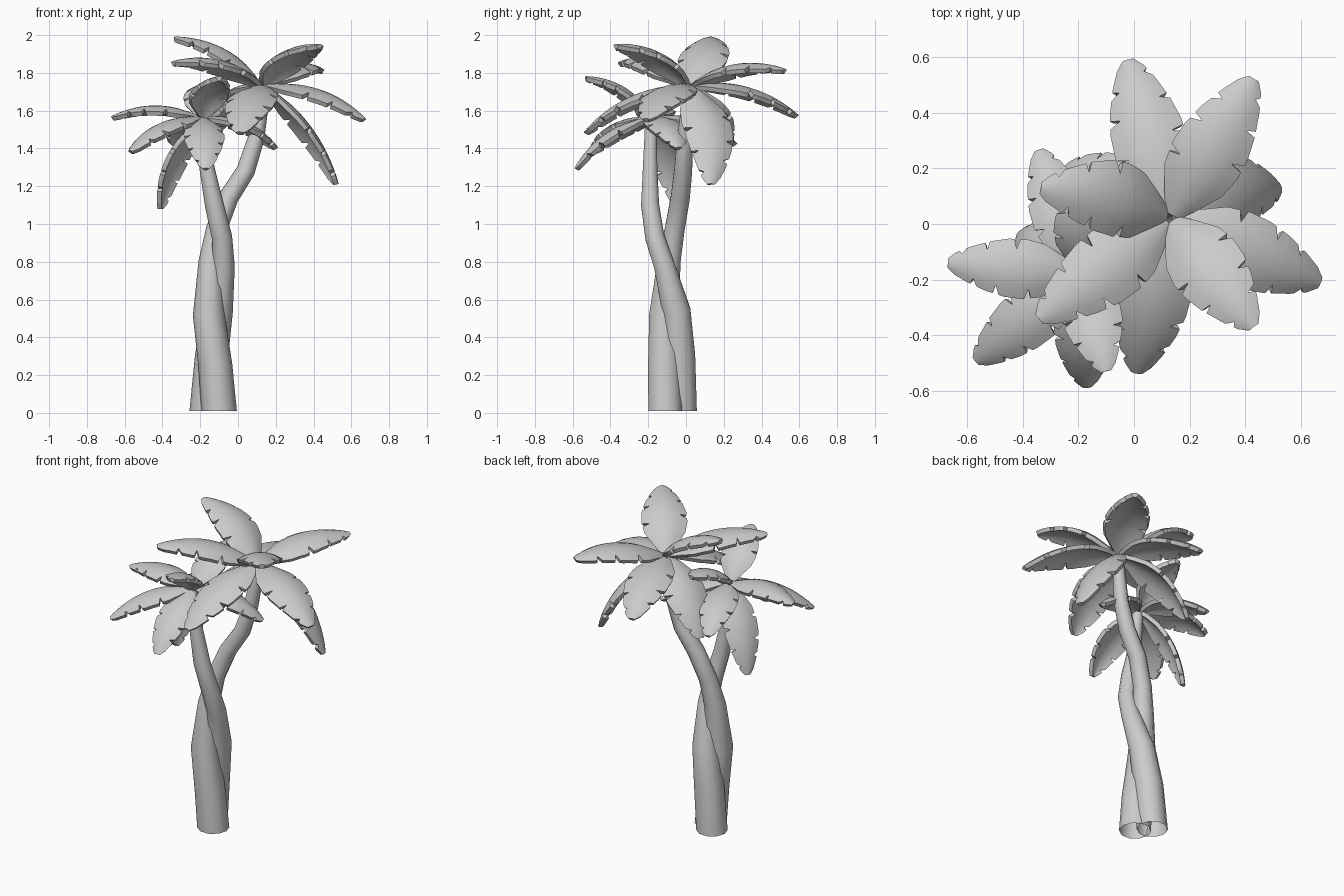
import bpy
import bmesh
import math
from mathutils import Vector

cube = bpy.data.objects.get("Cube")
if cube:
    bpy.data.objects.remove(cube, do_unlink=True)

UP = Vector((0, 0, 1))

# Single flat colour
grey = bpy.data.materials.new("plain_grey")
grey.use_nodes = True
colour = (0.6, 0.6, 0.6, 1)
grey.diffuse_color = colour
for node in grey.node_tree.nodes:
    if node.type == 'BSDF_PRINCIPLED':
        node.inputs["Base Color"].default_value = colour


def finish(name, bm, thickness=0):
    """Turn a bmesh into a smooth object, optionally thickened."""
    bmesh.ops.recalc_face_normals(bm, faces=bm.faces)
    mesh = bpy.data.meshes.new(name)
    bm.to_mesh(mesh)
    bm.free()
    obj = bpy.data.objects.new(name, mesh)
    bpy.context.collection.objects.link(obj)
    mesh.materials.append(grey)
    bpy.ops.object.select_all(action='DESELECT')
    obj.select_set(True)
    bpy.context.view_layer.objects.active = obj
    if thickness:
        solid = obj.modifiers.new("thickness", 'SOLIDIFY')
        solid.thickness = thickness
        solid.offset = 0
        bpy.ops.object.modifier_apply(modifier=solid.name)
    bpy.ops.object.shade_smooth_by_angle(angle=math.radians(40))
    return obj


def skin(bm, rings, closed):
    """Bridge successive rows of vertices with quads."""
    for low, high in zip(rings, rings[1:]):
        count = len(low)
        for i in range(count if closed else count - 1):
            j = (i + 1) % count
            bm.faces.new((low[i], low[j], high[j], high[i]))


def trunk(name, path, sides=10):
    """Bent, tapering, open-ended tube; path holds x, y, z, radius."""
    bm = bmesh.new()
    centres = [Vector(p[:3]) for p in path]
    rings = []
    for k, centre in enumerate(centres):
        before = centres[max(k - 1, 0)]
        after = centres[min(k + 1, len(centres) - 1)]
        axis = UP if k == 0 else (after - before).normalized()
        turn = UP.rotation_difference(axis)
        ring = []
        for i in range(sides):
            a = math.tau * i / sides
            spoke = Vector((math.cos(a), math.sin(a), 0)) * path[k][3]
            ring.append(bm.verts.new(centre + turn @ spoke))
        rings.append(ring)
    skin(bm, rings, True)
    return finish(name, bm)


# Leaf outline: position along the rib, relative half width
OUTLINE = [(0, .2), (.1, .5), (.25, .88), (.4, 1), (.55, .97),
           (.7, .82), (.85, .57), (.95, .34), (1, .12)]
NOTCHES = {-1: (.36, .62, .8), 1: (.48, .71, .9)}
COLUMNS = (-1, -.62, -.3, 0, .3, .62, 1)


def half_width(t):
    for (t0, w0), (t1, w1) in zip(OUTLINE, OUTLINE[1:]):
        if t <= t1:
            return w0 + (w1 - w0) * (t - t0) / (t1 - t0)
    return OUTLINE[-1][1]


def leaf(name, base, tip, bow, width, bulge):
    """Arched, domed blade with cuts along both edges; bow bends it sideways."""
    span = tip - base
    side = span.cross(UP).normalized()
    lift = side.cross(span).normalized()
    control = (base + tip) / 2 + lift * bulge * 2 + side * bow * 2
    rows = {t for t, _ in OUTLINE}
    for notch in NOTCHES.values():
        for n in notch:
            rows.update((n - .025, n, n + .025))
    bm = bmesh.new()
    rings = []
    for t in sorted(rows):
        rib = base * (1 - t) ** 2 + control * 2 * t * (1 - t) + tip * t * t
        tangent = (control - base) * (1 - t) + (tip - control) * t
        normal = side.cross(tangent).normalized()
        half = half_width(t) * width / 2
        row = []
        for c in COLUMNS:
            reach = c
            if abs(c) == 1 and t in NOTCHES[c]:
                reach = c * .66
            sag = normal * (reach * reach * half * .3)
            row.append(bm.verts.new(rib + side * reach * half - sag))
        rings.append(row)
    skin(bm, rings, False)
    return finish(name, bm, thickness=.025)


def crown(prefix, centre, tips, width, bulge, bows):
    """Fan of leaves starting just around the trunk top."""
    centre = Vector(centre)
    for i, tip in enumerate(tips):
        tip = Vector(tip)
        out = tip - centre
        out.z *= .5
        start = centre + out.normalized() * .02
        leaf(f"{prefix}_leaf_{i + 1}", start, tip, bows.get(i, 0), width, bulge)


# Two trunks twisting round each other
trunk("tall_trunk", [
    (-.10, -.11, .01, .094), (-.12, -.115, .25, .09), (-.155, -.115, .52, .084),
    (-.145, -.09, .8, .064), (-.115, -.06, .97, .055), (-.05, -.03, 1.14, .053),
    (.04, -.015, 1.28, .05), (.095, -.005, 1.45, .044), (.14, .02, 1.72, .034)])
trunk("short_trunk", [
    (-.165, -.03, .01, .092), (-.14, -.035, .3, .088), (-.105, -.05, .54, .078),
    (-.075, -.115, .78, .058), (-.085, -.165, .93, .054), (-.125, -.19, 1.1, .05),
    (-.165, -.19, 1.3, .04), (-.185, -.185, 1.56, .032)])

# Crowns of leaves, listed by tip position
crown("tall", (.13, .02, 1.73), [
    (-.02, .585, 1.57), (.43, .52, 1.81), (-.335, .13, 1.98), (.43, -.37, 1.94),
    (.665, -.21, 1.55), (.52, .13, 1.21), (-.34, -.34, 1.85), (.01, -.53, 1.48),
    (-.24, .2, 1.36),
], width=.26, bulge=.065, bows={2: .025, 5: -.035})
crown("short", (-.19, -.18, 1.56), [
    (-.665, -.14, 1.56), (-.565, -.49, 1.38), (-.17, -.58, 1.29), (-.1, -.53, 1.77),
    (-.41, -.04, 1.08), (-.34, .26, 1.42), (-.17, .19, 1.73), (.2, -.04, 1.4),
], width=.205, bulge=.055, bows={})
